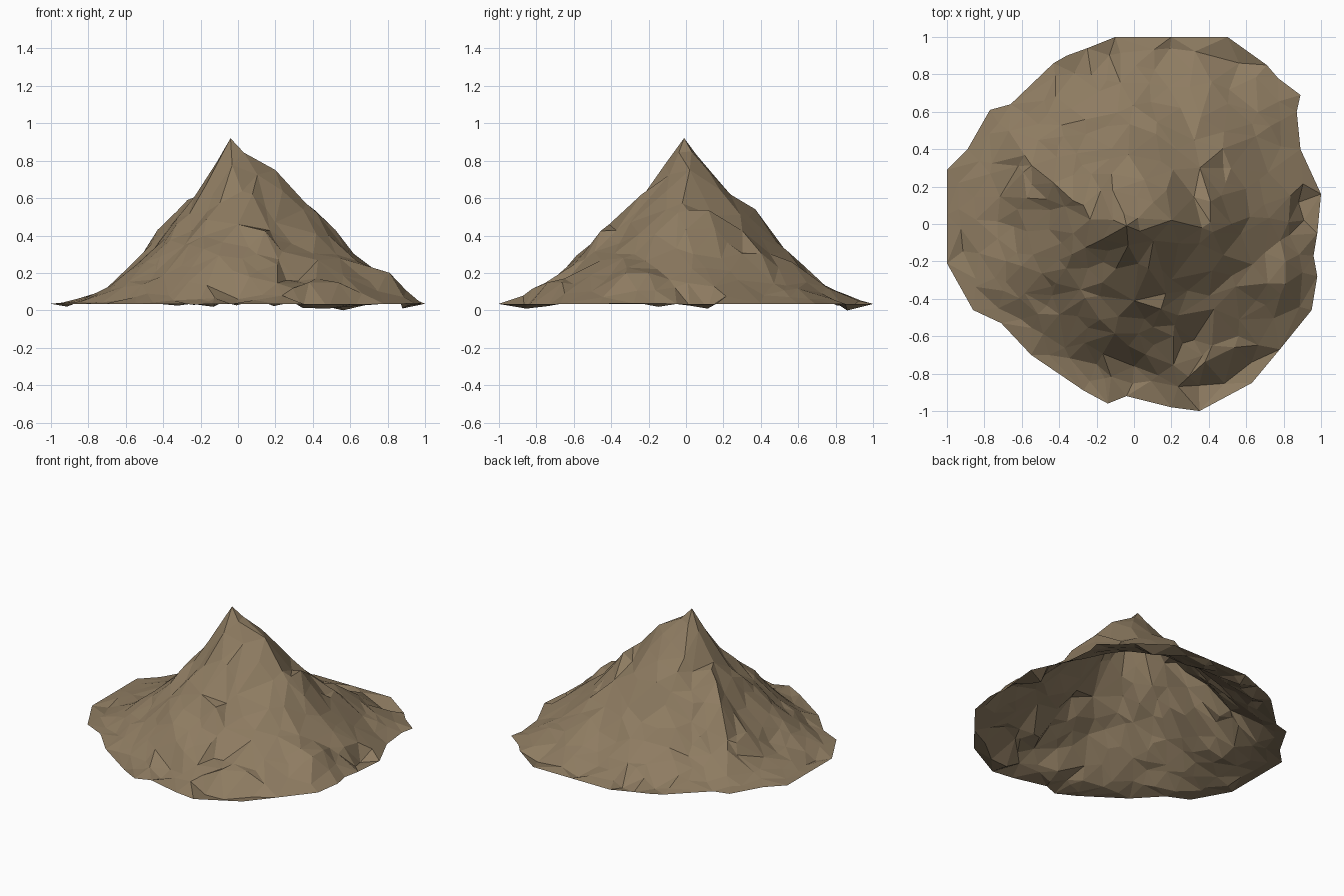
import bpy, math, random
from mathutils import Vector
from mathutils.geometry import delaunay_2d_cdt

if "Cube" in bpy.data.objects:
    bpy.data.objects.remove(bpy.data.objects["Cube"])

random.seed(4)
PEAK = Vector((-0.04, -0.01))
PEAK_Z, RIM_Z = 0.92, 0.035

# Foot outline, counter-clockwise from +x
OUTLINE = [(1, .16), (.89, .4), (.87, .6), (.89, .69), (.77, .78), (.71, .85), (.5, 1), (.2, 1),
           (-.1, 1), (-.25, .94), (-.36, .9), (-.43, .86), (-.66, .64), (-.77, .61), (-.89, .4),
           (-1, .29), (-1, .05), (-1, -.21), (-.86, -.46), (-.71, -.53), (-.55, -.7), (-.27, -.89),
           (-.14, -.96), (-.04, -.92), (.2, -.98), (.35, -1), (.63, -.85), (.78, -.67),
           (.95, -.46), (.98, -.28), (.96, -.17), (.98, -.05)]

# Slope profiles in eight directions (E, NE, N ...), at fractions of the foot radius
STOPS = [0, .15, .3, .45, .6, .75, .9, 1]
SLOPES = [(.80, .63, .50, .34, .22, .10),   # east ridge
          (.75, .56, .38, .25, .13, .06),
          (.73, .59, .40, .24, .12, .06),   # north ridge
          (.71, .55, .42, .28, .16, .06),   # north-west ridge
          (.67, .46, .31, .17, .08, .04),
          (.69, .50, .36, .26, .15, .05),
          (.72, .55, .45, .31, .15, .04),   # south ridge
          (.71, .51, .37, .26, .18, .09)]

# Ledges and drops that break the even slopes (x, y, z)
CRAGS = [(.2, .02, .75), (.41, .12, .54), (.49, .22, .36), (.52, 0, .43),
         (.81, -.32, .21), (.81, -.2, .21), (.9, -.26, .09), (.83, -.06, .12),
         (.0, -.41, .46), (.1, -.55, .30), (.21, -.6, .25), (.32, -.62, .15),
         (0, -.76, .06), (-.2, -.75, .06), (-.43, .22, .43), (-.27, .1, .59), (-.03, .37, .54)]


def foot_radius(a):
    """Distance from the peak to the outline along angle a."""
    d = Vector((math.cos(a), math.sin(a)))
    for i, p in enumerate(OUTLINE):
        u = Vector(p) - PEAK
        w = Vector(OUTLINE[(i + 1) % len(OUTLINE)]) - PEAK
        if u.cross(d) >= 0 and d.cross(w) >= 0 and d.dot(u + w) > 0:
            return u.cross(w) / d.cross(w - u)
    return 1.0


def slope(p):
    """Height from the slope profiles, and the fraction of the way to the foot."""
    v = p - PEAK
    a = math.atan2(v.y, v.x) % math.tau
    t = min(v.length / foot_radius(a), 1)
    s = a / math.tau * 8
    k, f = int(s) % 8, s % 1
    f = f * f * (3 - 2 * f)
    prof = [PEAK_Z] + [m + (n - m) * f for m, n in zip(SLOPES[k], SLOPES[(k + 1) % 8])] + [RIM_Z]
    for i in range(7):
        if t <= STOPS[i + 1]:
            g = (t - STOPS[i]) / (STOPS[i + 1] - STOPS[i])
            return prof[i] + (prof[i + 1] - prof[i]) * g, t
    return RIM_Z, t


OFFSETS = [(Vector((x, y)), z - slope(Vector((x, y)))[0]) for x, y, z in CRAGS]


def height(p):
    z, t = slope(p)
    total, weights = 0, 0
    for c, dz in OFFSETS:
        w = math.exp(-((p - c).length / .08) ** 2)
        total += w * dz
        weights += w
    return z + total / max(1, weights), t


# Scattered points: outline, summit, crags, then jittered rings
points = [Vector(p) for p in OUTLINE] + [PEAK.copy(), Vector((.02, .03))]
points += [c for c, dz in OFFSETS]
fixed = list(points)
for ring in range(1, 11):
    t = ring / 11
    count = max(5, round(t * 48))
    for j in range(count):
        a = (j + random.uniform(-.38, .38) + ring * .5) / count * math.tau
        tt = t + random.uniform(-.035, .035)
        p = PEAK + Vector((math.cos(a), math.sin(a))) * foot_radius(a) * tt
        if min((p - q).length for q in fixed) > .055:
            points.append(p)

verts2d, _, faces, *_ = delaunay_2d_cdt(points, [], [list(range(len(OUTLINE)))], 1, 1e-5)

# Lift points to the slope, roughened; the flat foot sags in places
verts = []
for p in verts2d:
    z, t = height(p)
    if .1 < t < .98 and min((p - c).length for c, dz in OFFSETS) > .01:
        z += random.uniform(-.025, .025) * min(1, 3 * (1 - t))
        if t > .87 and random.random() < .2:
            z = random.uniform(.01, .03)
    verts.append((p.x, p.y, max(z, 0)))
low = min(range(len(verts)), key=lambda i: verts[i][2])
verts[low] = (verts[low][0], verts[low][1], 0)

mesh = bpy.data.meshes.new("mountain")
mesh.from_pydata(verts, [], [list(f) for f in faces])
mesh.update()
rock = bpy.data.materials.new("brown rock")
rock.diffuse_color = (0.27, 0.2, 0.12, 1)
rock.use_nodes = True
rock.node_tree.nodes["Principled BSDF"].inputs["Base Color"].default_value = rock.diffuse_color
mesh.materials.append(rock)
mountain = bpy.data.objects.new("mountain", mesh)
bpy.context.collection.objects.link(mountain)
